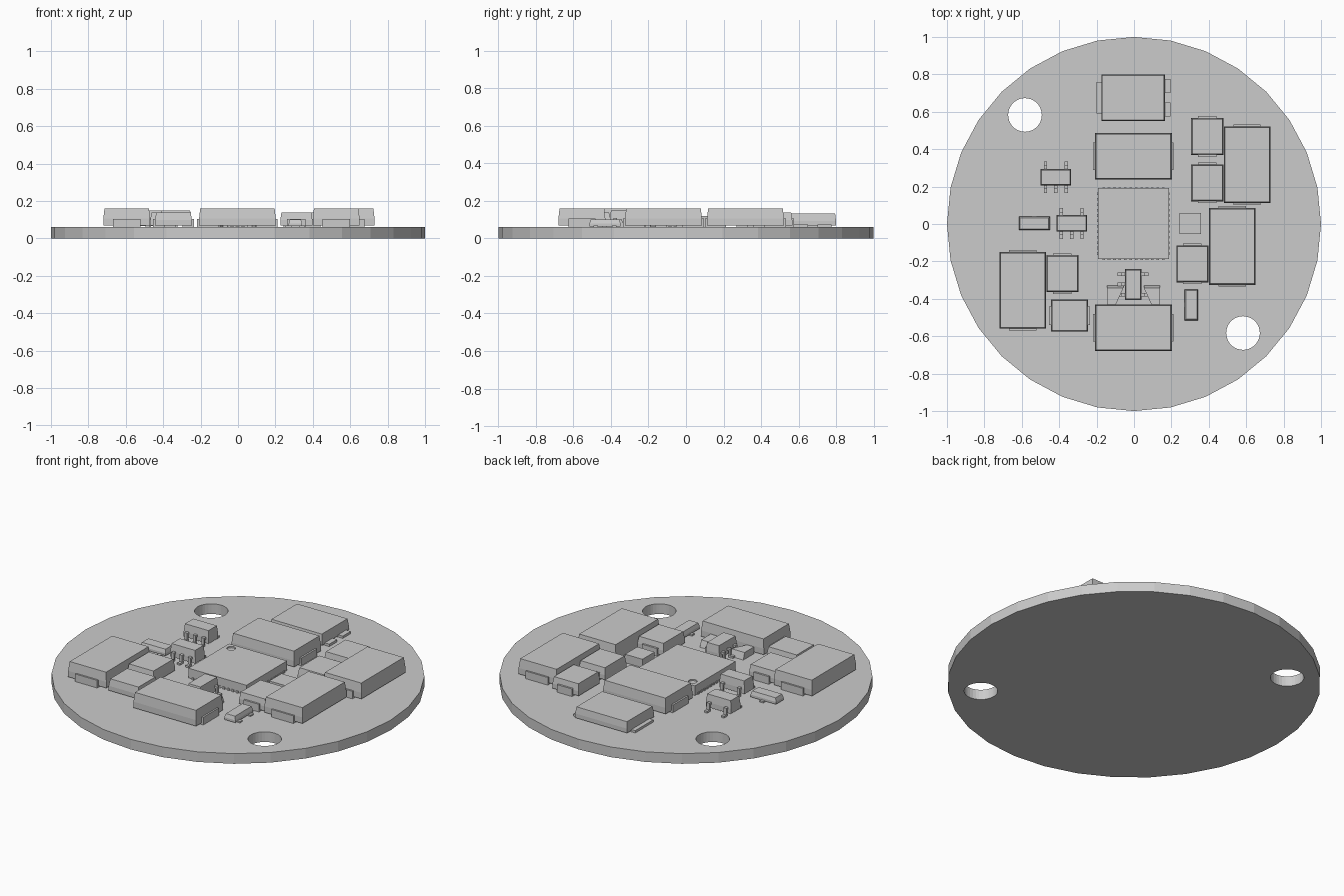
import bpy, bmesh
from math import pi
from mathutils import Matrix, Vector

if "Cube" in bpy.data.objects:
    bpy.data.objects.remove(bpy.data.objects["Cube"], do_unlink=True)

grey = bpy.data.materials.new("plain grey")
grey.use_nodes = True
grey.diffuse_color = (0.6, 0.6, 0.6, 1)
grey.node_tree.nodes["Principled BSDF"].inputs["Base Color"].default_value = (0.6, 0.6, 0.6, 1)

TOP = 0.06  # upper face of the board


def finish(name, bm, x=0, y=0, turn=0):
    bmesh.ops.recalc_face_normals(bm, faces=bm.faces)
    mesh = bpy.data.meshes.new(name)
    bm.to_mesh(mesh)
    bm.free()
    mesh.materials.append(grey)
    ob = bpy.data.objects.new(name, mesh)
    ob.location = (x, y, 0)
    ob.rotation_euler.z = turn
    bpy.context.collection.objects.link(ob)
    return ob


def box(bm, x0, x1, y0, y1, z0, z1):
    m = Matrix.Translation(((x0 + x1) / 2, (y0 + y1) / 2, (z0 + z1) / 2))
    m = m @ Matrix.Diagonal((x1 - x0, y1 - y0, z1 - z0, 1))
    return bmesh.ops.create_cube(bm, size=1, matrix=m)["verts"]


def moulded(bm, w, d, z0, z1, draft):
    """Block whose walls lean in above the mould line."""
    zm = z0 + (z1 - z0) * 0.4
    box(bm, -w / 2, w / 2, -d / 2, d / 2, z0, zm)
    for v in box(bm, -w / 2, w / 2, -d / 2, d / 2, zm, z1):
        if v.co.z > zm + 0.001:
            v.co.x *= 1 - 2 * draft / w
            v.co.y *= 1 - 2 * draft / d


def cylinder(bm, r, z0, z1, x=0, y=0, n=32):
    bmesh.ops.create_cone(bm, cap_ends=True, segments=n, radius1=r, radius2=r, depth=z1 - z0,
                          matrix=Matrix.Translation((x, y, (z0 + z1) / 2)))


def cut(target, name, bm):
    cutter = finish(name, bm)
    cutter.hide_render = True
    cutter.hide_set(True)
    mod = target.modifiers.new("cut", "BOOLEAN")
    mod.operation = "DIFFERENCE"
    mod.solver = "EXACT"
    mod.object = cutter
    bpy.context.view_layer.update()
    baked = bpy.data.meshes.new_from_object(target.evaluated_get(bpy.context.evaluated_depsgraph_get()))
    target.modifiers.clear()
    target.data = baked
    bpy.data.objects.remove(cutter, do_unlink=True)


# Round board with two mounting holes
bm = bmesh.new()
cylinder(bm, 1, 0, TOP)
board = finish("board", bm)
bm = bmesh.new()
for s in (-1, 1):
    cylinder(bm, 0.09, -0.1, 0.2, s * 0.583, -s * 0.583)
cut(board, "hole_cutter", bm)


# Moulded blocks with a folded terminal on each short end
def block(name, x, y, w, d, top, turn=0):
    bm = bmesh.new()
    moulded(bm, w, d, TOP + 0.01, top, 0.006)
    t = w * 0.29
    for s in (-1, 1):
        y0, y1 = sorted((s * (d / 2 - 0.02), s * (d / 2 + 0.01)))
        box(bm, -t, t, y0, y1, TOP + 0.005, TOP + 0.045)
        y0, y1 = sorted((s * d * 0.25, s * (d / 2 + 0.01)))
        box(bm, -t, t, y0, y1, TOP, TOP + 0.012)
    finish(name, bm, x, y, turn)


for i, (x, y, turn) in enumerate([(0.605, 0.317, 0), (0.525, -0.12, 0), (-0.595, -0.355, 0),
                                  (-0.003, 0.362, pi / 2), (-0.003, -0.555, pi / 2)]):
    block(f"large_block_{i + 1}", x, y, 0.25, 0.41, 0.16, turn)

for i, (x, y, turn) in enumerate([(0.392, 0.468, 0), (0.392, 0.22, 0), (0.312, -0.213, 0),
                                  (-0.383, -0.265, 0), (-0.345, -0.49, pi / 2)]):
    block(f"medium_block_{i + 1}", x, y, 0.172, 0.197, 0.138, turn)

# Flat power block with one wide tab and two narrow tabs
bm = bmesh.new()
moulded(bm, 0.34, 0.25, TOP + 0.008, 0.132, 0.005)
box(bm, -0.195, -0.1, -0.085, 0.085, TOP, TOP + 0.014)
for s in (-1, 1):
    box(bm, 0.1, 0.2, s * 0.063 - 0.037, s * 0.063 + 0.037, TOP, TOP + 0.014)
finish("power_block", bm, -0.005, 0.675)

# Square main chip with edge pads and a corner dimple
bm = bmesh.new()
box(bm, -0.19, 0.19, -0.19, 0.19, TOP + 0.003, 0.12)
chip = finish("main_chip", bm, -0.003, 0.002)
bm = bmesh.new()
cylinder(bm, 0.024, 0.112, 0.2, -0.15, 0.15, 20)
cut(chip, "dimple_cutter", bm)
bm = bmesh.new()
for i in range(12):
    p = (i - 5.5) * 0.029
    box(bm, -0.194, 0.194, p - 0.007, p + 0.007, TOP, TOP + 0.012)
    box(bm, p - 0.007, p + 0.007, -0.194, 0.194, TOP, TOP + 0.012)
finish("main_chip_pads", bm, -0.003, 0.002)


# Small chips on bent legs: two legs behind, three in front
def leg(bm, x, s):
    w = 0.009
    for y0, y1, z0, z1 in ((0.03, 0.062, 0.098, 0.110), (0.052, 0.062, TOP, 0.110),
                           (0.052, 0.083, TOP, 0.071)):
        a, b = sorted((s * y0, s * y1))
        box(bm, x - w, x + w, a, b, z0, z1)


def legged_chip(name, x, y, turn=0):
    bm = bmesh.new()
    moulded(bm, 0.164, 0.088, TOP + 0.015, 0.15, 0.005)
    for px in (-0.055, 0.055):
        leg(bm, px, 1)
    for px in (-0.055, 0, 0.055):
        leg(bm, px, -1)
    finish(name, bm, x, y, turn)


legged_chip("legged_chip_1", -0.418, 0.25)
legged_chip("legged_chip_2", -0.333, 0.003)
legged_chip("legged_chip_3", -0.005, -0.323, -pi / 2)


# Low slim chips with tiny feet
def slim_chip(name, x, y, turn=0):
    bm = bmesh.new()
    moulded(bm, 0.166, 0.072, TOP + 0.005, 0.1, 0.006)
    for px, s in ((-0.05, 1), (0.05, 1), (0, -1)):
        y0, y1 = sorted((s * 0.02, s * 0.052))
        box(bm, px - 0.012, px + 0.012, y0, y1, TOP, TOP + 0.008)
    finish(name, bm, x, y, turn)


slim_chip("slim_chip_1", -0.533, 0.003, pi)
slim_chip("slim_chip_2", 0.307, -0.432, -pi / 2)

# Small square chip
bm = bmesh.new()
box(bm, -0.057, 0.057, -0.057, 0.057, TOP, 0.11)
finish("square_chip", bm, 0.3, 0.003)

# Low pair of bevelled parts beside the third legged chip
for side, s in (("left", 1), ("right", -1)):
    bm = bmesh.new()
    x0, x1 = sorted((s * 0.055, s * 0.142))
    for v in box(bm, x0, x1, -0.43, -0.33, TOP, 0.1):
        if v.co.z > 0.09 and v.co.y > -0.4:
            v.co.y -= 0.012
        if abs(v.co.x) < 0.1 and v.co.y < -0.4:
            v.co.x += s * 0.04
    finish(f"bevelled_part_{side}", bm, -0.002, 0)
